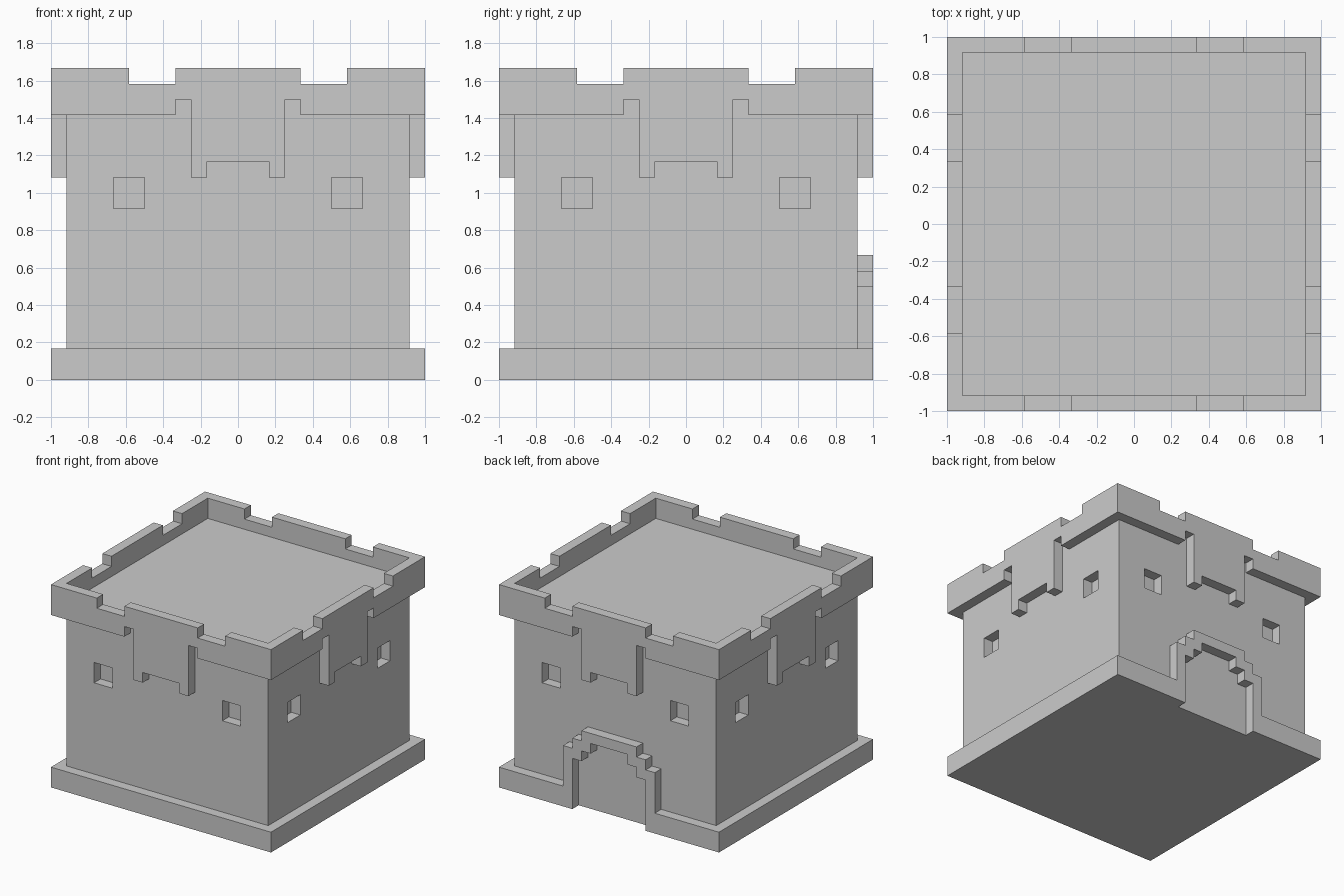
import bpy, bmesh
from math import pi
from mathutils import Matrix

if "Cube" in bpy.data.objects:
    bpy.data.objects.remove(bpy.data.objects["Cube"])

U = 1 / 12          # model grid unit
OUT, IN = 12, 11    # outer trim face and wall face, in grid units


def finish(bm, name):
    bmesh.ops.remove_doubles(bm, verts=bm.verts, dist=1e-4)
    bmesh.ops.recalc_face_normals(bm, faces=bm.faces)
    mesh = bpy.data.meshes.new(name)
    bm.to_mesh(mesh)
    bm.free()
    obj = bpy.data.objects.new(name, mesh)
    bpy.context.collection.objects.link(obj)
    return obj


def add_box(bm, lo, hi, rot=0):
    size = [(b - a) * U for a, b in zip(lo, hi)]
    mid = [(a + b) / 2 * U for a, b in zip(lo, hi)]
    m = Matrix.Rotation(rot, 4, 'Z') @ Matrix.Translation(mid) @ Matrix.Diagonal((*size, 1))
    bmesh.ops.create_cube(bm, size=1, matrix=m)


def add_panel(bm, half, rot):
    """Mirror a half profile and extrude it as a slab mitred at the corners."""
    prof = half + [(-x, z) for x, z in reversed(half)]
    turn = Matrix.Rotation(rot, 4, 'Z')
    outer = [bm.verts.new((x * U, -OUT * U, z * U)) for x, z in prof]
    inner = [bm.verts.new((max(-IN, min(IN, x)) * U, -IN * U, z * U)) for x, z in prof]
    bm.faces.new(outer)
    bm.faces.new(inner[::-1])
    for i in range(len(prof)):
        j = (i + 1) % len(prof)
        if prof[i][0] == prof[j][0] and abs(prof[i][0]) == OUT:
            continue  # mitre joint stays open and welds to the next side
        bm.faces.new((outer[i], inner[i], inner[j], outer[j]))
    bmesh.ops.transform(bm, matrix=turn, verts=outer + inner)


# Main walls with flat roof
bm = bmesh.new()
add_box(bm, (-IN, -IN, 0), (IN, IN, 18))
walls = finish(bm, "walls")

# Square window recesses, two per side
bm = bmesh.new()
for k in range(4):
    for x in (-8, 6):
        add_box(bm, (x, -12, 11), (x + 2, -10, 13), k * pi / 2)
cutter = finish(bm, "window_cutter")
cutter.hide_render = True
mod = walls.modifiers.new("windows", 'BOOLEAN')
mod.operation = 'DIFFERENCE'
mod.solver = 'EXACT'
mod.object = cutter
bpy.context.view_layer.objects.active = walls
bpy.ops.object.modifier_apply(modifier=mod.name)
bpy.data.objects.remove(cutter)

# Notched parapet with hanging bracket on each side
parapet = [(2, 14), (2, 13), (3, 13), (3, 18), (4, 18), (4, 17), (12, 17),
           (12, 20), (7, 20), (7, 19), (4, 19), (4, 20)]
bm = bmesh.new()
for k in range(4):
    add_panel(bm, parapet, k * pi / 2)
finish(bm, "parapet")

# Base plinth, with a stepped door arch on the back
plain = [(12, 0), (12, 2)]
arch = [(2, 7), (2, 6), (3, 6), (3, 5), (4, 5), (4, 0), (12, 0), (12, 2),
        (5, 2), (5, 6), (4, 6), (4, 7), (3, 7), (3, 8)]
bm = bmesh.new()
for k in range(4):
    add_panel(bm, arch if k == 2 else plain, k * pi / 2)
finish(bm, "plinth_and_door_arch")
